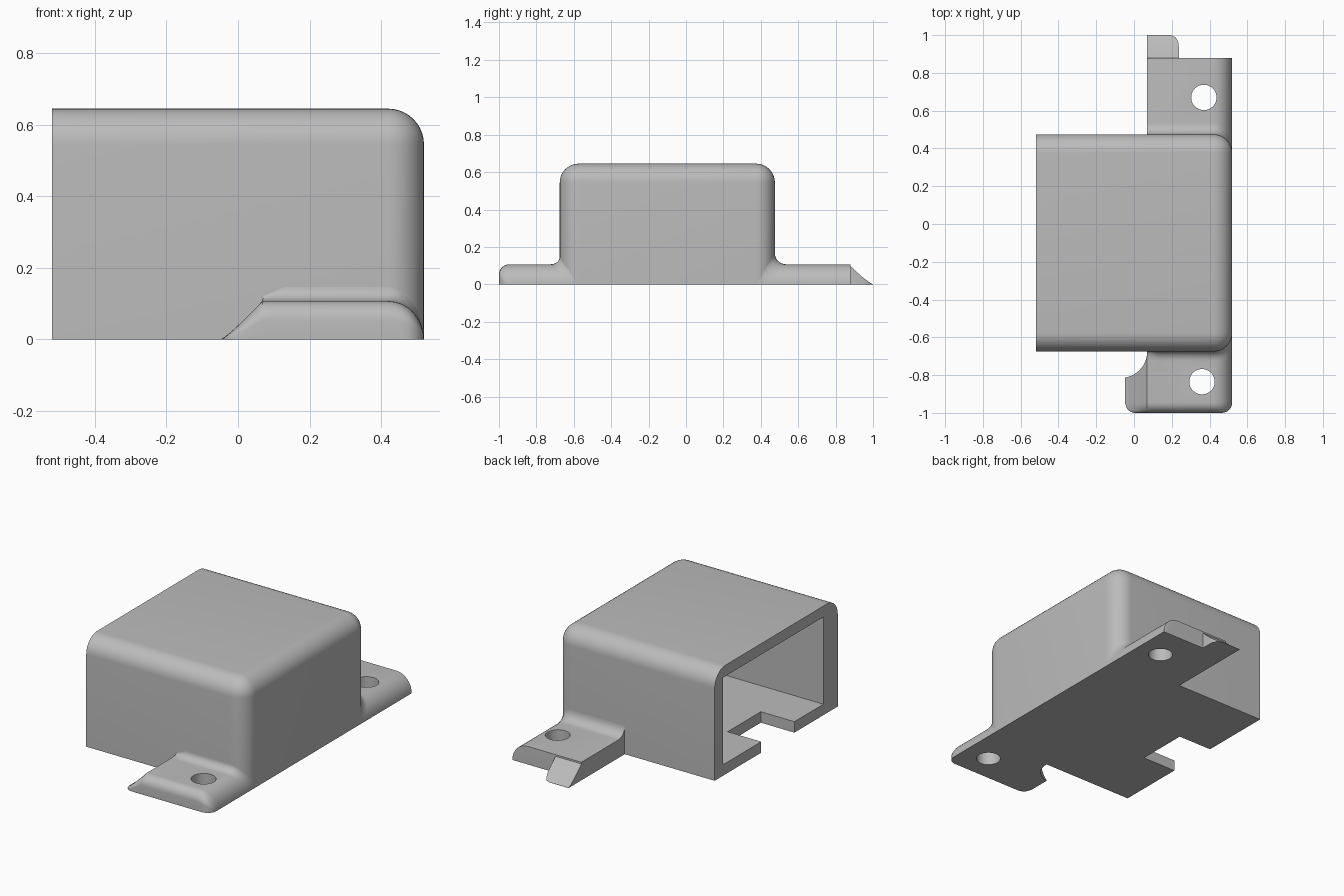
import bpy, bmesh, math

cube = bpy.data.objects.get("Cube")
if cube:
    bpy.data.objects.remove(cube, do_unlink=True)

grey = bpy.data.materials.new("plain grey")
grey.use_nodes = True
colour = (0.5, 0.5, 0.5, 1)
grey.diffuse_color = colour
grey.node_tree.nodes["Principled BSDF"].inputs["Base Color"].default_value = colour

TAB_H = 0.107                      # tab thickness
ROUND = 0.1                        # large edge radius
RIGHT, LEFT = 0.52, -0.52          # closed and open ends
FRONT, BACK = -0.675, 0.475        # side walls
STEPS = 8


def make(name, bm):
    bmesh.ops.recalc_face_normals(bm, faces=bm.faces)
    mesh = bpy.data.meshes.new(name)
    bm.to_mesh(mesh)
    bm.free()
    mesh.materials.append(grey)
    obj = bpy.data.objects.new(name, mesh)
    bpy.context.collection.objects.link(obj)
    return obj


def box_bmesh(lo, hi):
    bm = bmesh.new()
    bmesh.ops.create_cube(bm, size=1)
    for v in bm.verts:
        v.co = [(a + b) / 2 + c * (b - a) for a, b, c in zip(lo, hi, v.co)]
    return bm


def cylinder(x, y, radius):
    bm = bmesh.new()
    bmesh.ops.create_cone(bm, cap_ends=True, segments=48, radius1=radius, radius2=radius, depth=1)
    bmesh.ops.translate(bm, vec=(x, y, 0), verts=bm.verts)
    return make("cutter", bm)


def loft(name, sections):
    """Skin a row of closed sections that have equal point counts."""
    bm = bmesh.new()
    rings = [[bm.verts.new(p) for p in s] for s in sections]
    for a, b in zip(rings, rings[1:]):
        for i in range(len(a)):
            j = (i + 1) % len(a)
            bm.faces.new((a[i], a[j], b[j], b[i]))
    bm.faces.new(rings[0])
    bm.faces.new(rings[-1][::-1])
    return make(name, bm)


def cut(obj, cutter):
    mod = obj.modifiers.new("cut", "BOOLEAN")
    mod.operation, mod.solver, mod.object = "DIFFERENCE", "EXACT", cutter
    bpy.context.view_layer.objects.active = obj
    bpy.ops.object.modifier_apply(modifier=mod.name)
    bpy.data.objects.remove(cutter, do_unlink=True)


def setback(t, radius):
    """Inset of a quarter round, t running from 0 to radius."""
    t = min(max(t, 0), radius)
    return radius - math.sqrt(radius * radius - t * t)


def quarter():
    return [i / STEPS * math.pi / 2 for i in range(STEPS + 1)]


# Hollow cover with rounded top and closed end
bm = box_bmesh((LEFT, FRONT, 0), (RIGHT, BACK, 0.645))
rounded = []
for e in bm.edges:
    mid = (e.verts[0].co + e.verts[1].co) / 2
    if mid.x > LEFT + 0.01 and mid.z > 0.01:
        rounded.append(e)
bmesh.ops.bevel(bm, geom=rounded, offset=ROUND, segments=10, profile=0.5, affect="EDGES")
cover = make("cover", bm)
cut(cover, make("cavity", box_bmesh((-0.8, -0.54, 0.065), (0.44, 0.395, 0.58))))
cut(cover, make("floor_notch", box_bmesh((-0.8, -0.27, -0.1), (-0.3, 0.04, 0.2))))


def tab_section(x, wall, outer, side, scale, fillet_r, fillet_h, edge_r, corner):
    """Cross-section of a tab: outer round, flat top, fillet to the wall."""
    w = wall - side * setback(x - RIGHT + ROUND, ROUND)
    o = outer - side * corner
    pts = [(o, 0)]
    for a in quarter():
        pts.append((o - side * edge_r * (1 - math.cos(a)), TAB_H - edge_r * (1 - math.sin(a))))
    for a in quarter():
        pts.append((w + side * fillet_r * (1 - math.sin(a)), TAB_H + fillet_h * (1 - math.cos(a))))
    pts += [(w - side * 0.06, pts[-1][1]), (w - side * 0.06, 0)]
    return [(x, y, z * scale) for y, z in pts]


# Stations that follow the round at the closed end
end_stations = [RIGHT - ROUND + ROUND * math.sin(a) for a in quarter()]


def end_scale(x):
    return max(1 - setback(x - RIGHT + ROUND, ROUND) / ROUND, 0.01)


# Front tab with a ramped tip and a scooped inner corner
TIP, TOE, CORNER = -0.048, 0.068, 0.055
stations = [TIP + (TOE - TIP) * i / 10 for i in range(11)] + [0.09, 0.11, 0.13] + end_stations
sections = []
for x in stations:
    ramp = min(max((x - TIP) / (TOE - TIP), 0.01), 1) ** 1.15
    rise = min(max((x - 0.04) / 0.09, 0.02), 1)
    corner = setback(x - RIGHT + CORNER, CORNER) + setback(TIP + CORNER - x, CORNER)
    sections.append(tab_section(x, FRONT, -1, -1, ramp * end_scale(x), 0.05, 0.04 * rise, 0.055, corner))
front_tab = loft("front_tab", sections)
cut(front_tab, cylinder(-0.07, FRONT, 0.14))
cut(front_tab, cylinder(0.36, -0.835, 0.067))

# Back tab with a square end
back_tab = loft("back_tab", [
    tab_section(x, BACK, 0.88, 1, end_scale(x), 0.06, 0.06, 0.0005, 0)
    for x in [0.068] + end_stations])
cut(back_tab, cylinder(0.37, 0.67, 0.067))

# Small ramped lip beyond the back tab
sections = []
for i in range(13):
    t = i / 12
    y = 0.87 + 0.13 * t
    z = max(TAB_H * (1 - t) ** 1.2, 0.001)
    x = 0.237 - setback(y - 0.94, 0.06) * 0.7
    sections.append([(0.068, y, 0), (x, y, 0), (x, y, z), (0.068, y, z)])
back_lip = loft("back_lip", sections)

for obj in (cover, front_tab, back_tab, back_lip):
    bpy.ops.object.select_all(action="DESELECT")
    obj.select_set(True)
    bpy.context.view_layer.objects.active = obj
    bpy.ops.object.shade_smooth_by_angle(angle=math.radians(35))
